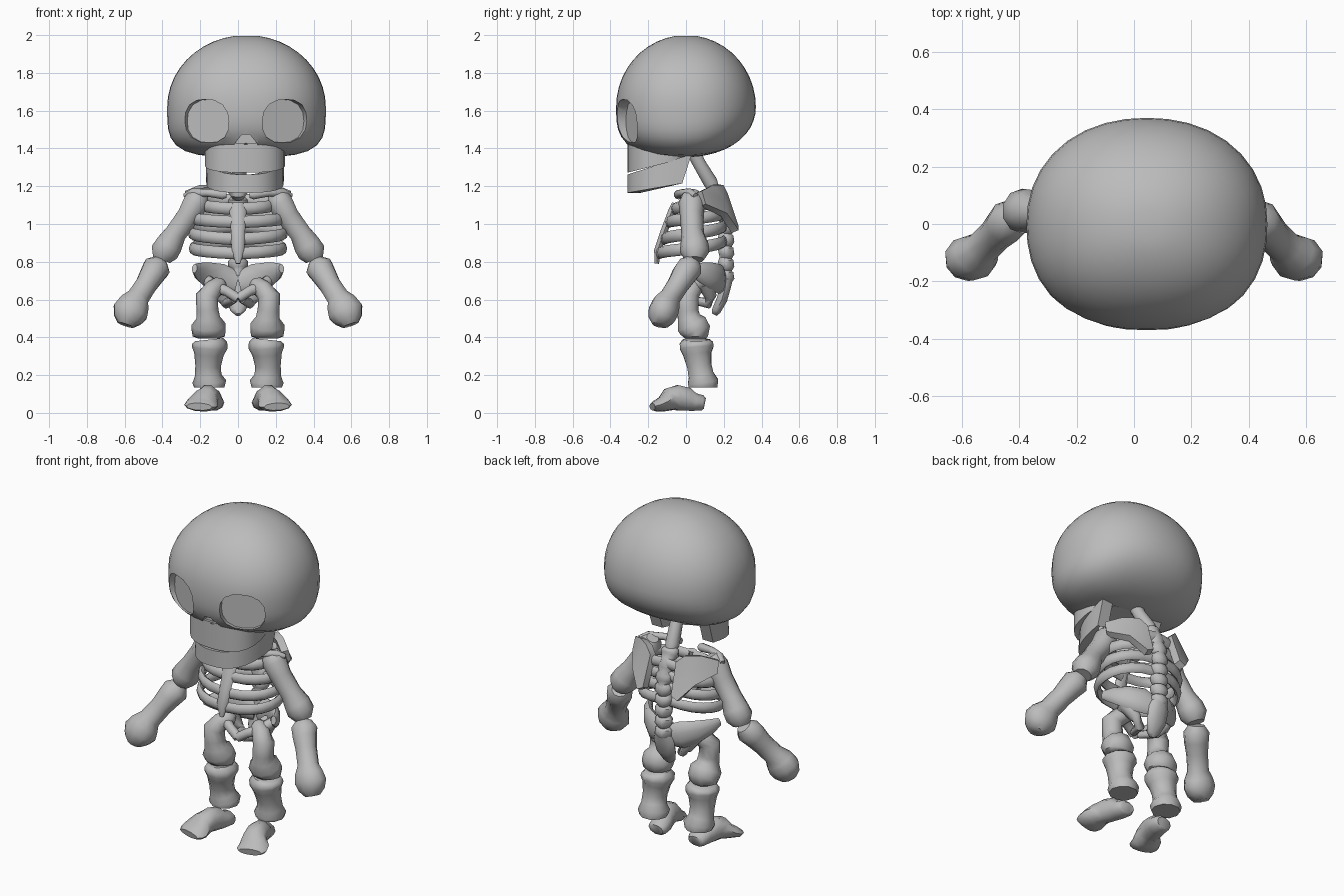
import bpy, bmesh, math
from mathutils import Vector, Matrix

bone = bpy.data.materials.new("bone_grey")
bone.diffuse_color = (0.5, 0.5, 0.5, 1)


def make(name, verts, faces, mirror=False):
    bm = bmesh.new()
    vs = [bm.verts.new(v) for v in verts]
    for f in faces:
        bm.faces.new([vs[i] for i in f])
    bmesh.ops.recalc_face_normals(bm, faces=bm.faces)
    me = bpy.data.meshes.new(name)
    bm.to_mesh(me)
    bm.free()
    me.materials.append(bone)
    ob = bpy.data.objects.new(name, me)
    bpy.context.collection.objects.link(ob)
    if mirror:
        ob.modifiers.new("mirror", 'MIRROR').use_mirror_merge = False
    return ob


def loft(name, rings, mirror=False):
    """Skin closed rings of equal length and cap both ends."""
    n = len(rings[0])
    faces = [[k * n + i, k * n + (i + 1) % n, (k + 1) * n + (i + 1) % n, (k + 1) * n + i]
             for k in range(len(rings) - 1) for i in range(n)]
    faces += [list(range(n)), list(range((len(rings) - 1) * n, len(rings) * n))]
    return make(name, [p for r in rings for p in r], faces, mirror)


def tube(name, pts, ref=(1, 0, 0), mirror=True, n=10):
    """Bone along points (x, y, z, radius along ref[, other radius])."""
    c = [Vector(p[:3]) for p in pts]
    rings = []
    for k, p in enumerate(pts):
        t = (c[min(k + 1, len(c) - 1)] - c[max(k - 1, 0)]).normalized()
        u = Vector(ref)
        u = (u - t * u.dot(t)).normalized()
        v = t.cross(u)
        a, b = p[3], p[-1]
        rings.append([c[k] + u * a * math.cos(2 * math.pi * i / n) + v * b * math.sin(2 * math.pi * i / n)
                      for i in range(n)])
    return loft(name, rings, mirror)


def sup(a, p):
    """Point on a unit superellipse at angle a."""
    c, s = math.cos(a), math.sin(a)
    k = (abs(c) ** p + abs(s) ** p) ** (-1 / p)
    return c * k, s * k


# Skull: round dome, squarer sides and face below
SX, SZ, N, M = 0.045, 1.62, 36, 22
rings = []
for j in range(1, M):
    lat = math.pi * (j / M - 0.5)
    ring = []
    for i in range(N):
        a = 2 * math.pi * i / N
        nx, ny = sup(a, 2.15 if a < math.pi else 2.3)
        p = 2 if lat > 0 else 2.6 - 0.5 * math.sin(a) + 1.2 * math.cos(a) ** 4
        r, h = sup(lat, p)
        ring.append((SX + 0.42 * nx * r, 0.37 * ny * r, SZ + h * (0.38 if h > 0 else 0.265)))
    rings.append(ring)
skull = loft("skull", rings)


# Eye sockets and nose opening cut into the skull
def cut(name, outline, x, z, floor, turn):
    mat = Matrix.Translation((x, floor, z)) @ Matrix.Rotation(turn, 4, 'Z')
    ob = loft(name, [[mat @ Vector((u, y, w)) for u, w in outline] for y in (-0.4, 0)])
    ob.hide_render = True
    mod = skull.modifiers.new(name, 'BOOLEAN')
    mod.object, mod.solver = ob, 'EXACT'
    return ob


eye = [(0.128 * u, 0.115 * w) for u, w in (sup(2 * math.pi * i / 16, 2.4) for i in range(16))]
nose = [(-0.06, -0.04), (-0.06, -0.01), (-0.02, 0.04), (0.02, 0.04), (0.06, -0.01), (0.06, -0.04),
        (0.03, -0.03), (0, -0.005), (-0.03, -0.03)]
cutters = [cut("eye_cutter_left", eye, -0.15, 1.545, -0.27, math.radians(-22)),
           cut("eye_cutter_right", eye, 0.23, 1.545, -0.27, math.radians(22)),
           cut("nose_cutter", nose, 0.042, 1.435, -0.29, 0)]

# Upper jaw: solid block with rounded back
JX, FRONT = 0.037, -0.31
full = [sup(2 * math.pi * i / 32, 2.6) for i in range(32)]
block = [(JX + 0.213 * u, -0.14 + 0.17 * v) for u, v in full]
loft("upper_jaw", [[(x, y, 1.272 + 0.25 * (y - FRONT)) for x, y in block],
                   [(x, y, 1.43 - 0.1 * (y - FRONT)) for x, y in block]])

# Lower jaw: curved band with slanted rear ends
arc = [sup(math.pi * (1 + i / 18), 2.6) for i in range(19)]


def band(w, back, inset, z0, z1):
    return [(JX + (w - inset) * u, back + (back - FRONT - inset) * v, z0 + (z1 - z0) * (1 + v)) for u, v in arc]


low = band(0.205, -0.02, 0, 1.165, 1.215) + band(0.205, -0.02, 0.07, 1.165, 1.215)[::-1]
high = band(0.208, 0.03, 0, 1.262, 1.37) + band(0.208, 0.03, 0.07, 1.262, 1.37)[::-1]
n = len(low)
faces = [[i, (i + 1) % n, n + (i + 1) % n, n + i] for i in range(n)]
for o in (0, n):
    faces += [[o + i, o + i + 1, o + n - 2 - i, o + n - 1 - i] for i in range(18)]
make("lower_jaw", low + high, faces)

# Neck and spine
tube("neck", [(0.02, 0.03, 1.40, 0.04), (0.015, 0.07, 1.32, 0.036), (0, 0.13, 1.22, 0.04),
              (0, 0.15, 1.18, 0.03)], mirror=False)
spine = []
for k in range(8):
    z = 1.21 - 0.065 * k
    y = 0.21 - 0.06 * max(0, (z - 1.0) / 0.21) ** 2
    spine += [(0, y, z, 0.034), (0, y, z - 0.015, 0.052, 0.043), (0, y + 0.005, z - 0.045, 0.052, 0.043)]
tube("spine", spine + [(0, 0.21, 0.69, 0.03)], mirror=False)

# Rib cage: (back z, side z, front z, half width, front y)
for k, (zb, zs, zf, w, yf) in enumerate([(1.13, 1.10, 1.08, 0.17, -0.06), (1.06, 1.03, 1.01, 0.22, -0.09),
                                         (0.99, 0.95, 0.92, 0.23, -0.115), (0.91, 0.87, 0.845, 0.225, -0.14)]):
    pts = []
    for i in range(11):
        a = math.pi * i / 10
        f = i / 5
        z = zb + (zs - zb) * f if f < 1 else zs + (zf - zs) * (f - 1)
        pts.append((0.015 + w * math.sin(a) ** 0.8, (0.2 + yf) / 2 + (0.2 - yf) / 2 * math.cos(a), z, 0.032, 0.02))
    tube("rib_%d" % (k + 1), pts, (0, 0, 1), n=8)
tube("sternum", [(0, -0.06, 1.11, 0.03, 0.015), (0, -0.075, 1.07, 0.045, 0.02), (0, -0.12, 0.95, 0.037, 0.02),
                 (0, -0.15, 0.86, 0.035, 0.02), (0, -0.155, 0.79, 0.012, 0.012)], mirror=False)

# Shoulder girdle
tube("collarbone", [(0.06, -0.04, 1.155, 0.016), (0.08, -0.04, 1.155, 0.025), (0.16, -0.02, 1.165, 0.02),
                    (0.24, 0.02, 1.165, 0.024), (0.28, 0.05, 1.15, 0.014)], (0, 0, 1))
edge = [(0.08, 0.2, 1.16), (0.12, 0.18, 1.2), (0.19, 0.13, 1.2), (0.265, 0.07, 1.17), (0.27, 0.09, 1.10),
        (0.2, 0.2, 1.05), (0.13, 0.26, 0.96), (0.09, 0.26, 0.98)]
blade = make("shoulder_blade", edge + [(0.165, 0.19, 1.12)],
             [[i, (i + 1) % 8, 8] for i in range(8)])
mod = blade.modifiers.new("thickness", 'SOLIDIFY')
mod.thickness, mod.offset = 0.042, 0
blade.modifiers.new("mirror", 'MIRROR').use_mirror_merge = False

# Arms
tube("upper_arm", [(0.195, 0.04, 1.17, 0.035), (0.21, 0.035, 1.14, 0.062), (0.225, 0.03, 1.11, 0.07),
                   (0.265, 0.03, 1.04, 0.062), (0.33, 0.035, 0.95, 0.06), (0.365, 0.045, 0.89, 0.075),
                   (0.39, 0.045, 0.85, 0.078), (0.405, 0.045, 0.81, 0.05)], (0, 1, 0))
tube("forearm", [(0.415, 0.04, 0.80, 0.045), (0.43, 0.02, 0.77, 0.07, 0.075), (0.455, -0.01, 0.73, 0.068),
                 (0.485, -0.04, 0.68, 0.06), (0.53, -0.085, 0.61, 0.058, 0.062), (0.55, -0.105, 0.575, 0.075, 0.085),
                 (0.57, -0.12, 0.535, 0.08, 0.098), (0.585, -0.13, 0.495, 0.07, 0.078),
                 (0.595, -0.135, 0.465, 0.045)], (0, 1, 0))

# Pelvis
tube("hip_wing", [(0.01, 0.19, 0.69, 0.06, 0.03), (0.09, 0.175, 0.71, 0.08, 0.033), (0.16, 0.125, 0.73, 0.068, 0.03),
                  (0.21, 0.06, 0.75, 0.046, 0.025), (0.23, 0.01, 0.765, 0.025, 0.015)], (0, 0, 1))
tube("pubic_branch", [(0.16, 0.1, 0.70, 0.03), (0.12, 0.05, 0.665, 0.035), (0.06, 0.01, 0.645, 0.027),
                      (0, 0.0, 0.605, 0.027)], (0, 0, 1))
tube("sit_bone", [(0.13, 0.1, 0.69, 0.05), (0.1, 0.13, 0.62, 0.033), (0.06, 0.12, 0.58, 0.028),
                  (0.02, 0.02, 0.6, 0.02)])
tube("tailbone", [(0, 0.21, 0.73, 0.045), (0, 0.21, 0.67, 0.068, 0.03), (0, 0.19, 0.6, 0.065, 0.03),
                  (0, 0.16, 0.54, 0.04, 0.025), (0, 0.15, 0.52, 0.015)], mirror=False)

# Legs
tube("thigh", [(0.08, 0.07, 0.695, 0.025), (0.095, 0.06, 0.68, 0.045), (0.135, 0.03, 0.65, 0.052),
               (0.165, 0.01, 0.615, 0.06), (0.162, 0.01, 0.545, 0.058), (0.158, 0.015, 0.505, 0.063),
               (0.155, 0.03, 0.47, 0.09, 0.085), (0.155, 0.05, 0.435, 0.09, 0.085), (0.155, 0.05, 0.405, 0.085, 0.07),
               (0.155, 0.05, 0.395, 0.06)])
tube("shin", [(0.152, 0.055, 0.388, 0.075), (0.15, 0.055, 0.37, 0.093), (0.15, 0.057, 0.345, 0.094),
              (0.154, 0.06, 0.31, 0.078), (0.158, 0.07, 0.25, 0.068), (0.158, 0.08, 0.20, 0.07),
              (0.152, 0.09, 0.165, 0.09, 0.085), (0.152, 0.09, 0.135, 0.08)])
tube("foot", [(0.13, 0.10, 0.05, 0.045, 0.03), (0.13, 0.085, 0.053, 0.058, 0.043), (0.135, 0.04, 0.058, 0.06, 0.05),
              (0.147, 0.005, 0.073, 0.062, 0.065), (0.16, -0.045, 0.08, 0.062, 0.07),
              (0.172, -0.085, 0.073, 0.068, 0.063), (0.19, -0.12, 0.048, 0.088, 0.042),
              (0.2, -0.155, 0.038, 0.088, 0.032), (0.205, -0.178, 0.033, 0.07, 0.02)])

# Apply modifiers, drop cutters, smooth with sharp edges kept
bpy.ops.object.select_all(action='SELECT')
bpy.context.view_layer.objects.active = skull
bpy.ops.object.convert(target='MESH')
for c in cutters:
    bpy.data.objects.remove(c)
bpy.ops.object.shade_smooth_by_angle(angle=math.radians(48))
